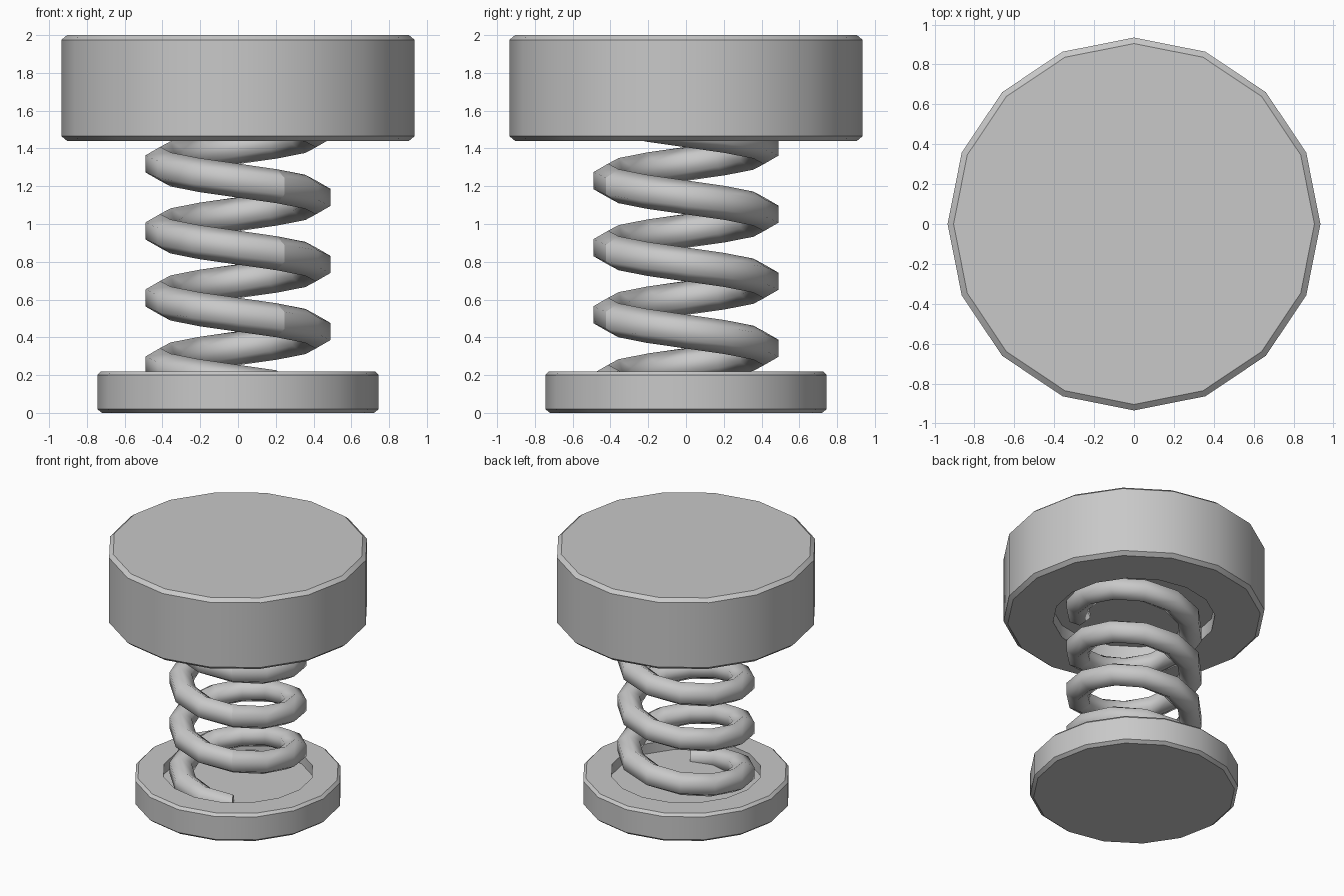
import bpy
import bmesh
from math import cos, sin, pi, radians

cube = bpy.data.objects.get("Cube")
if cube:
    bpy.data.objects.remove(cube)

grey = bpy.data.materials.new("plain_grey")
grey.use_nodes = True
colour = (0.58, 0.58, 0.58, 1)
grey.diffuse_color = colour
grey.node_tree.nodes["Principled BSDF"].inputs["Base Color"].default_value = colour


def finish(name, bm, smooth_angle):
    bmesh.ops.recalc_face_normals(bm, faces=bm.faces)
    mesh = bpy.data.meshes.new(name)
    bm.to_mesh(mesh)
    bm.free()
    obj = bpy.data.objects.new(name, mesh)
    bpy.context.collection.objects.link(obj)
    mesh.materials.append(grey)
    bpy.ops.object.select_all(action="DESELECT")
    obj.select_set(True)
    bpy.context.view_layer.objects.active = obj
    bpy.ops.object.shade_smooth_by_angle(angle=radians(smooth_angle))
    return obj


def bridge(bm, a, b):
    for i in range(len(a)):
        j = (i + 1) % len(a)
        bm.faces.new((a[i], a[j], b[j], b[i]))


def disc(name, profile, sides=16):
    """Closed round solid from stacked rings of (radius, height)."""
    bm = bmesh.new()
    rings = [[bm.verts.new((r * cos(2 * pi * i / sides), r * sin(2 * pi * i / sides), z))
              for i in range(sides)] for r, z in profile]
    for a, b in zip(rings, rings[1:]):
        bridge(bm, a, b)
    bm.faces.new(rings[0])
    bm.faces.new(rings[-1])
    return finish(name, bm, 30)


def coil(name, radius, tube, pitch, start_z, start_angle, turns, steps=12, sides=6):
    """Hexagonal tube rising clockwise, built turn by turn."""
    bm = bmesh.new()

    def ring(step):
        a = start_angle - 2 * pi * step / steps
        z = start_z + pitch * step / steps
        verts = []
        for k in range(sides):
            t = 2 * pi * k / sides
            r = radius + tube * sin(t)
            verts.append(bm.verts.new((r * cos(a), r * sin(a), z + tube * cos(t))))
        return verts

    for turn in range(turns):
        rings = [ring(turn * steps + s) for s in range(steps + 1)]
        for a, b in zip(rings, rings[1:]):
            bridge(bm, a, b)
        if turn == 0:
            bm.faces.new(rings[0])
        if turn == turns - 1:
            bm.faces.new(rings[-1])
    return finish(name, bm, 75)


# Base plate with a shallow seat for the spring
disc("base_plate", [(0.72, 0), (0.745, 0.02), (0.745, 0.2), (0.725, 0.22),
                    (0.54, 0.22), (0.54, 0.14)])

# Spring
coil("spring", 0.412, 0.09, 0.355, 0.135, radians(-60), 4)

# Thick top cap, hollowed underneath for the spring
disc("top_cap", [(0.58, 1.54), (0.58, 1.44), (0.905, 1.44), (0.935, 1.465),
                 (0.935, 1.975), (0.905, 2)])
